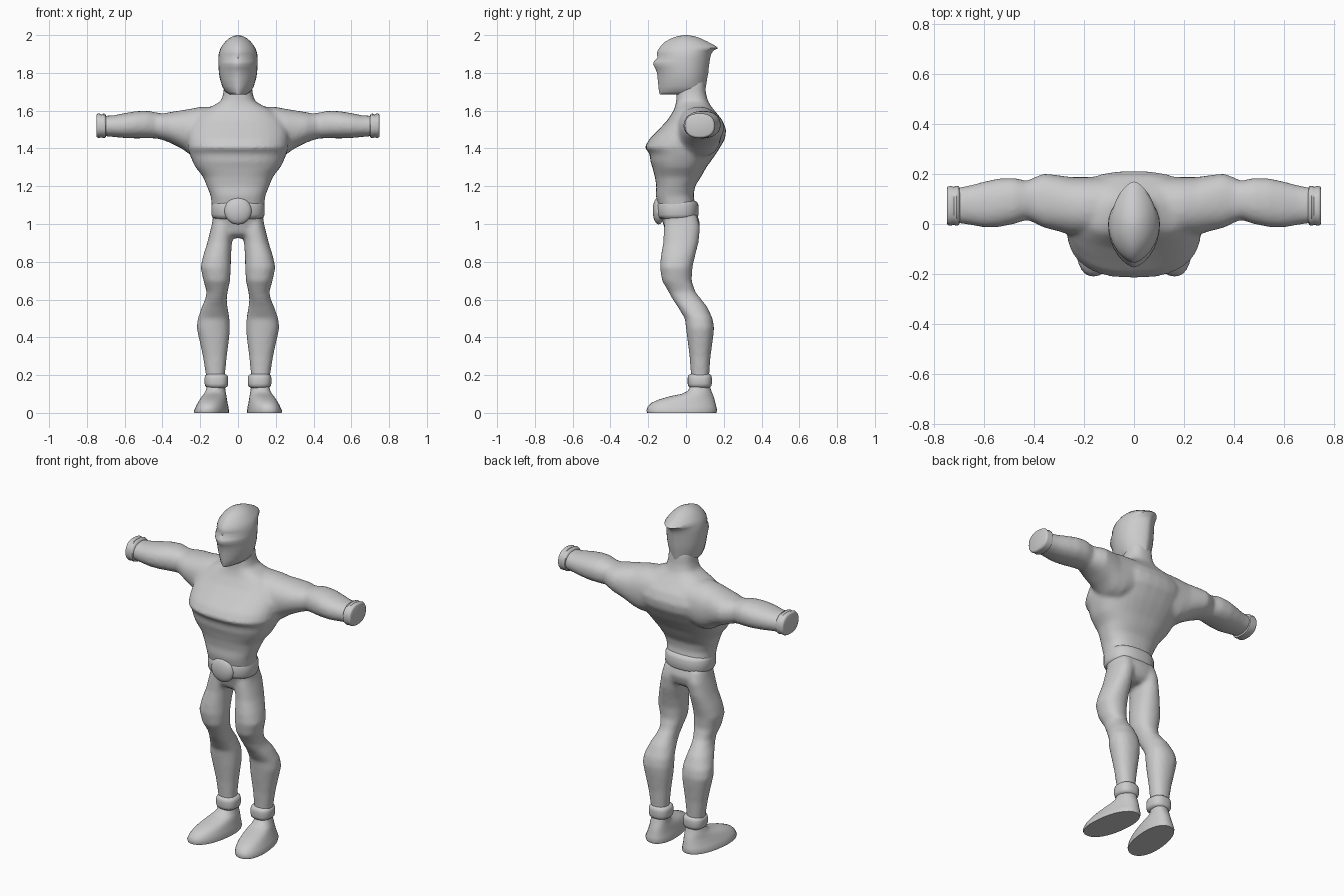
import bpy, bmesh, math
from mathutils import Vector

grey = bpy.data.materials.new("light grey")
grey.diffuse_color = (0.6, 0.6, 0.6, 1)


def spow(v, p):
    return math.copysign(abs(v) ** p, v)


def loft(bm, rings, axis="z", side=1, pa=1.0, pb=1.0, n=32, mid=None, shear=0.0):
    """Skin rings (t, a0, a1, y0, y1) along an axis; a is x (axis z) or z (axis x)."""
    loops = []
    for t, a0, a1, y0, y1 in rings:
        ca, ra = (a0 + a1) / 2, (a1 - a0) / 2
        cy = (y0 + y1) / 2 if mid is None else mid
        loop = []
        for i in range(n):
            ang = 2 * math.pi * i / n
            c, s = math.cos(ang), math.sin(ang)
            y = cy + spow(s, pb) * ((y1 - cy) if s > 0 else (cy - y0))
            a = ca + ra * spow(c, pa) + shear * (y - cy)
            co = (a, y, t) if axis == "z" else (t, y, a)
            loop.append(bm.verts.new((co[0] * side, co[1], co[2])))
        loops.append(loop)
    for A, B in zip(loops, loops[1:]):
        for i in range(n):
            j = (i + 1) % n
            bm.faces.new((A[i], A[j], B[j], B[i]))
    bm.faces.new(loops[0])
    bm.faces.new(loops[-1])


def finish(bm, name, angle=50):
    bmesh.ops.recalc_face_normals(bm, faces=bm.faces)
    me = bpy.data.meshes.new(name)
    bm.to_mesh(me)
    bm.free()
    ob = bpy.data.objects.new(name, me)
    bpy.context.collection.objects.link(ob)
    me.materials.append(grey)
    bpy.ops.object.select_all(action="DESELECT")
    ob.select_set(True)
    bpy.context.view_layer.objects.active = ob
    bpy.ops.object.shade_smooth_by_angle(angle=math.radians(angle))
    return ob


def sym(rows):
    return [(z, -w, w, y0, y1) for z, w, y0, y1 in rows]


# Body: torso, arms and legs fused into one skin
torso = sym([
    (0.925, 0.07, -0.07, 0.03), (0.95, 0.12, -0.105, 0.06), (1.0, 0.137, -0.12, 0.075),
    (1.05, 0.133, -0.14, 0.06), (1.15, 0.145, -0.16, 0.04), (1.2, 0.165, -0.157, 0.048),
    (1.25, 0.185, -0.165, 0.08), (1.30, 0.225, -0.178, 0.108), (1.33, 0.24, -0.188, 0.13),
    (1.365, 0.255, -0.192, 0.155), (1.38, 0.26, -0.198, 0.165), (1.405, 0.268, -0.22, 0.18),
    (1.45, 0.272, -0.194, 0.207), (1.5, 0.272, -0.145, 0.213), (1.55, 0.25, -0.098, 0.193),
    (1.6, 0.19, -0.066, 0.152), (1.625, 0.135, -0.057, 0.132), (1.65, 0.09, -0.052, 0.117),
    (1.69, 0.078, -0.05, 0.106), (1.76, 0.072, -0.05, 0.1)])
arm = [
    (0.08, 1.38, 1.62, -0.05, 0.19), (0.2, 1.35, 1.62, -0.05, 0.188),
    (0.25, 1.365, 1.61, -0.045, 0.188), (0.3, 1.40, 1.602, -0.03, 0.195),
    (0.36, 1.43, 1.592, -0.015, 0.202), (0.4, 1.445, 1.585, 0.005, 0.187),
    (0.43, 1.453, 1.59, 0.017, 0.173), (0.48, 1.454, 1.6, 0.0, 0.185),
    (0.54, 1.453, 1.597, -0.012, 0.183), (0.6, 1.455, 1.587, -0.014, 0.17),
    (0.66, 1.461, 1.575, -0.003, 0.154), (0.72, 1.466, 1.572, 0.005, 0.143)]
leg = [
    (1.04, 0.02, 0.13, -0.11, 0.06), (0.98, 0.025, 0.143, -0.117, 0.075),
    (0.9, 0.032, 0.163, -0.121, 0.066), (0.83, 0.037, 0.185, -0.133, 0.048),
    (0.77, 0.038, 0.198, -0.138, 0.034), (0.7, 0.042, 0.183, -0.127, 0.03),
    (0.64, 0.055, 0.166, -0.092, 0.05), (0.6, 0.06, 0.174, -0.07, 0.082),
    (0.565, 0.056, 0.19, -0.046, 0.11), (0.5, 0.045, 0.213, -0.006, 0.141),
    (0.45, 0.043, 0.219, 0.0, 0.149), (0.4, 0.046, 0.208, 0.006, 0.144),
    (0.3, 0.059, 0.186, 0.019, 0.13), (0.2, 0.069, 0.17, 0.026, 0.123),
    (0.15, 0.07, 0.165, 0.026, 0.123)]
bm = bmesh.new()
loft(bm, torso, pa=0.82, pb=0.82)
for s in (-1, 1):
    loft(bm, arm, axis="x", side=s, pa=0.9, pb=0.9)
    loft(bm, leg, side=s, pa=0.9, pb=0.9)
body = finish(bm, "body")
rm = body.modifiers.new("fuse", "REMESH")
rm.mode = "VOXEL"
rm.voxel_size = 0.011
rm.use_smooth_shade = True
sm = body.modifiers.new("soften", "SMOOTH")
sm.factor = 0.5
sm.iterations = 6

# Masked head with a keel down the face and a small crest behind
head = sym([
    (1.685, 0.045, -0.138, 0.09), (1.70, 0.068, -0.143, 0.1), (1.73, 0.084, -0.146, 0.106),
    (1.77, 0.096, -0.15, 0.112), (1.80, 0.101, -0.153, 0.118), (1.825, 0.103, -0.163, 0.12),
    (1.845, 0.104, -0.174, 0.123), (1.862, 0.104, -0.17, 0.125), (1.88, 0.104, -0.15, 0.128),
    (1.90, 0.102, -0.155, 0.133), (1.918, 0.097, -0.15, 0.146), (1.931, 0.092, -0.142, 0.17),
    (1.945, 0.083, -0.131, 0.153), (1.965, 0.068, -0.11, 0.115), (1.982, 0.049, -0.08, 0.08),
    (1.994, 0.027, -0.045, 0.045), (2.0, 0.006, -0.01, 0.01)])
bm = bmesh.new()
loft(bm, head, pa=1.3, mid=0.0)
finish(bm, "head", 60)

# Belt and round buckle
bm = bmesh.new()
loft(bm, sym([(1.025, 0.118, -0.13, 0.045), (1.033, 0.134, -0.148, 0.06), (1.05, 0.141, -0.156, 0.067),
              (1.1, 0.141, -0.157, 0.066), (1.117, 0.135, -0.15, 0.058), (1.125, 0.118, -0.13, 0.04)]),
     pa=0.82, pb=0.82)
finish(bm, "belt")
bm = bmesh.new()
bmesh.ops.create_uvsphere(bm, u_segments=32, v_segments=16, radius=1)
for v in bm.verts:
    v.co = Vector((v.co.x * 0.072, -0.145 + v.co.y * 0.031, 1.07 + v.co.z * 0.072))
finish(bm, "buckle")

for s, tag in ((-1, "left"), (1, "right")):
    # Wrist cuffs closing the arms
    bm = bmesh.new()
    loft(bm, [(0.697, 1.468, 1.57, 0.008, 0.14), (0.702, 1.457, 1.582, -0.004, 0.151),
              (0.712, 1.455, 1.586, -0.007, 0.153), (0.722, 1.458, 1.58, -0.003, 0.149),
              (0.738, 1.455, 1.586, -0.007, 0.153), (0.747, 1.459, 1.582, -0.003, 0.149),
              (0.75, 1.466, 1.575, 0.004, 0.142)], axis="x", side=s, pa=0.85, pb=0.85)
    finish(bm, tag + " wrist cuff")
    # Ankle cuffs
    bm = bmesh.new()
    loft(bm, [(0.133, 0.066, 0.162, 0.022, 0.125), (0.142, 0.055, 0.173, 0.012, 0.134),
              (0.155, 0.052, 0.177, 0.009, 0.137), (0.185, 0.052, 0.177, 0.009, 0.137),
              (0.198, 0.056, 0.173, 0.012, 0.134), (0.206, 0.067, 0.162, 0.022, 0.125)],
         side=s, pa=0.8, pb=0.8)
    finish(bm, tag + " ankle cuff")
    # Feet, toes turned slightly out
    bm = bmesh.new()
    loft(bm, [(0.0, 0.052, 0.228, -0.205, 0.16), (0.012, 0.051, 0.229, -0.21, 0.165),
              (0.035, 0.055, 0.219, -0.202, 0.16), (0.055, 0.059, 0.209, -0.18, 0.155),
              (0.072, 0.061, 0.199, -0.14, 0.151), (0.088, 0.063, 0.188, -0.085, 0.146),
              (0.1, 0.065, 0.179, -0.025, 0.141), (0.115, 0.067, 0.171, 0.008, 0.135),
              (0.14, 0.069, 0.164, 0.024, 0.127)], side=s, pa=0.9, pb=0.9, shear=-0.12)
    finish(bm, tag + " foot")
